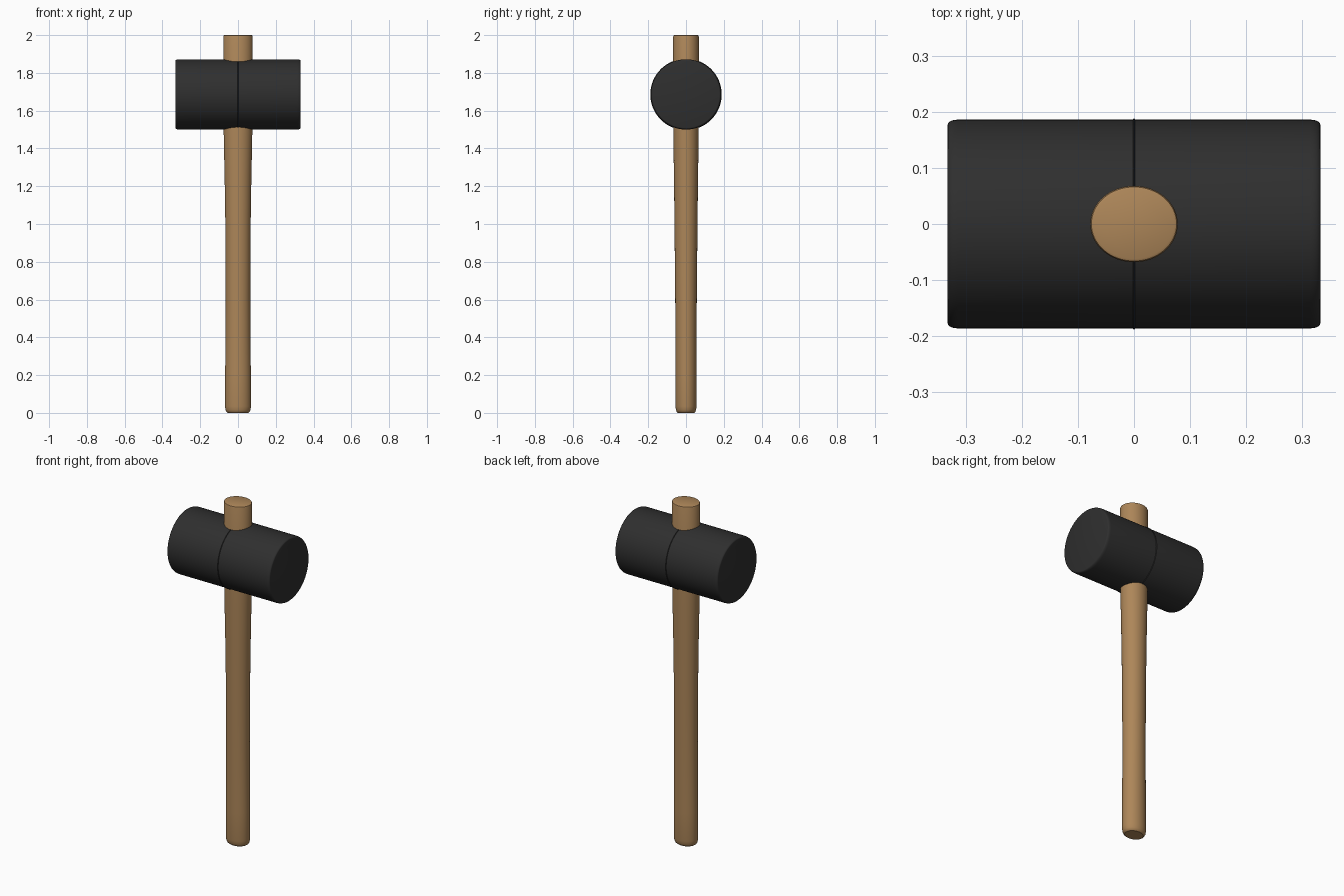
import bpy, bmesh, math

if "Cube" in bpy.data.objects:
    bpy.data.objects.remove(bpy.data.objects["Cube"])


def material(name, rgb):
    m = bpy.data.materials.new(name)
    m.diffuse_color = (*rgb, 1)
    m.use_nodes = True
    m.node_tree.nodes["Principled BSDF"].inputs["Base Color"].default_value = m.diffuse_color
    return m


def loft(name, rings, place, mat, n=64):
    """Skin elliptical rings (position, radius a, radius b) and cap both ends."""
    bm = bmesh.new()
    loops = []
    for t, a, b in rings:
        loops.append([bm.verts.new(place(t, a * math.cos(2 * math.pi * i / n),
                                         b * math.sin(2 * math.pi * i / n))) for i in range(n)])
    for lo, hi in zip(loops, loops[1:]):
        for i in range(n):
            j = (i + 1) % n
            bm.faces.new((lo[i], lo[j], hi[j], hi[i]))
    bm.faces.new(loops[0][::-1])
    bm.faces.new(loops[-1])
    bmesh.ops.recalc_face_normals(bm, faces=bm.faces)
    me = bpy.data.meshes.new(name)
    bm.to_mesh(me)
    bm.free()
    me.materials.append(mat)
    ob = bpy.data.objects.new(name, me)
    bpy.context.collection.objects.link(ob)
    bpy.context.view_layer.objects.active = ob
    ob.select_set(True)
    bpy.ops.object.shade_smooth_by_angle(angle=math.radians(35))
    ob.select_set(False)
    return ob


wood = material("warm wood", (0.42, 0.24, 0.10))
rubber = material("black rubber", (0.028, 0.028, 0.028))

# Oval wooden handle: slim waist, slightly flared grip, rounded foot
handle = [(0, 0.054, 0.043), (0.005, 0.061, 0.049), (0.015, 0.066, 0.053), (0.035, 0.069, 0.056),
          (0.2, 0.068, 0.056), (0.4, 0.066, 0.056), (0.6, 0.065, 0.057), (0.8, 0.066, 0.059),
          (1.0, 0.067, 0.061), (1.2, 0.070, 0.063), (1.4, 0.074, 0.066), (1.5, 0.076, 0.067),
          (1.992, 0.078, 0.068), (1.998, 0.076, 0.066), (2.0, 0.072, 0.062)]
loft("handle", handle, lambda t, x, y: (x, y, t), wood)

# Cylindrical rubber head with rounded rims
R, H, B = 0.186, 0.332, 0.018
rim = [(H - B + B * math.sin(k * math.pi / 10), R - B / 2 + B / 2 * math.cos(k * math.pi / 10))
       for k in range(6)]
profile = [(-t, r) for t, r in reversed(rim)] + rim
head_place = lambda t, y, z: (t, y, 1.686 + z)
loft("mallet_head", [(t, r, r) for t, r in profile], head_place, rubber, 96)

# Thin moulding seam around the middle of the head
loft("mould_seam", [(-0.003, R - 0.002, R - 0.002), (0, R + 0.003, R + 0.003),
                    (0.003, R - 0.002, R - 0.002)], head_place, rubber, 96)
